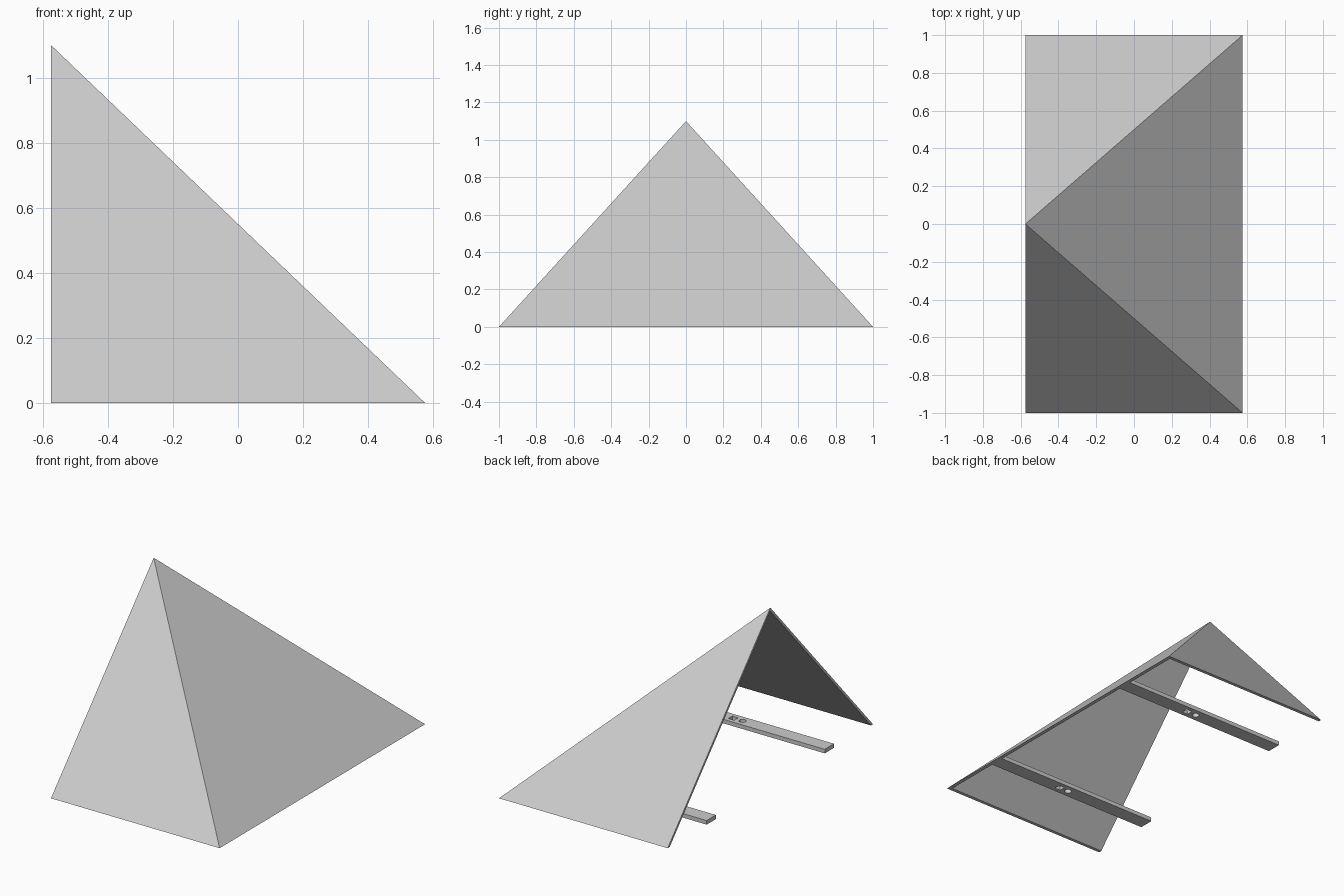
import bpy
import bmesh
from mathutils import Vector

cube = bpy.data.objects.get("Cube")
if cube:
    bpy.data.objects.remove(cube, do_unlink=True)

HALF_X, HALF_Y, HEIGHT = 0.575, 1.0, 1.1
INNER = 0.98          # inner skin size relative to the outer skin
THICK = 0.025         # slat thickness

grey = bpy.data.materials.new("light grey")
grey.use_nodes = True
grey.diffuse_color = (0.6, 0.6, 0.6, 1)
grey.node_tree.nodes["Principled BSDF"].inputs["Base Color"].default_value = (0.6, 0.6, 0.6, 1)


def finish(name, bm):
    bmesh.ops.recalc_face_normals(bm, faces=bm.faces)
    mesh = bpy.data.meshes.new(name)
    bm.to_mesh(mesh)
    bm.free()
    mesh.materials.append(grey)
    obj = bpy.data.objects.new(name, mesh)
    bpy.context.collection.objects.link(obj)
    return obj


# Half-pyramid shell, open below and on its flat side
def skin(bm, scale):
    pivot = Vector((-HALF_X, 0, 0))
    rim = [(-HALF_X, -HALF_Y, 0), (HALF_X, -HALF_Y, 0), (HALF_X, HALF_Y, 0),
           (-HALF_X, HALF_Y, 0), (-HALF_X, 0, HEIGHT)]
    verts = [bm.verts.new(pivot + (Vector(p) - pivot) * scale) for p in rim]
    for i in range(3):
        bm.faces.new((verts[i], verts[i + 1], verts[4]))
    return verts


bm = bmesh.new()
outer, inner = skin(bm, 1), skin(bm, INNER)
for i in range(5):
    j = (i + 1) % 5
    bm.faces.new((outer[i], outer[j], inner[j], inner[i]))
finish("pyramid_shell", bm)


# Hole cutter, standing through a slat
def cutter(name, x, y, radius, sides):
    bm = bmesh.new()
    bmesh.ops.create_cone(bm, cap_ends=True, segments=sides, radius1=radius,
                          radius2=radius, depth=0.2)
    if sides == 4:    # turn the square so its sides follow the slat
        for v in bm.verts:
            v.co.x, v.co.y = (v.co.x - v.co.y) * 0.707, (v.co.x + v.co.y) * 0.707
    bmesh.ops.translate(bm, verts=bm.verts, vec=(x, y, 0))
    obj = finish(name, bm)
    obj.hide_render = True
    obj.hide_viewport = True
    obj.display_type = 'WIRE'
    return obj


# Floor slats, mitred to the sloping wall, each with a square and a round hole
def slat(name, y, width=0.09):
    bm = bmesh.new()
    far = -HALF_X + 2 * HALF_X * INNER
    slope = THICK * 2 * HALF_X / HEIGHT
    profile = [(-HALF_X, 0), (far, 0), (far - slope, THICK), (-HALF_X, THICK)]
    face = bm.faces.new([bm.verts.new((x, y - width / 2, z)) for x, z in profile])
    ext = bmesh.ops.extrude_face_region(bm, geom=[face])
    moved = [g for g in ext["geom"] if isinstance(g, bmesh.types.BMVert)]
    bmesh.ops.translate(bm, verts=moved, vec=(0, width, 0))
    obj = finish(name, bm)
    holes = [cutter(name + "_square_cutter", 0.08, y, 0.028, 4),
             cutter(name + "_round_cutter", 0.017, y, 0.02, 24)]
    for hole in holes:
        mod = obj.modifiers.new("hole", 'BOOLEAN')
        mod.operation = 'DIFFERENCE'
        mod.solver = 'EXACT'
        mod.object = hole


slat("front_slat", -0.575)
slat("back_slat", 0.575)
